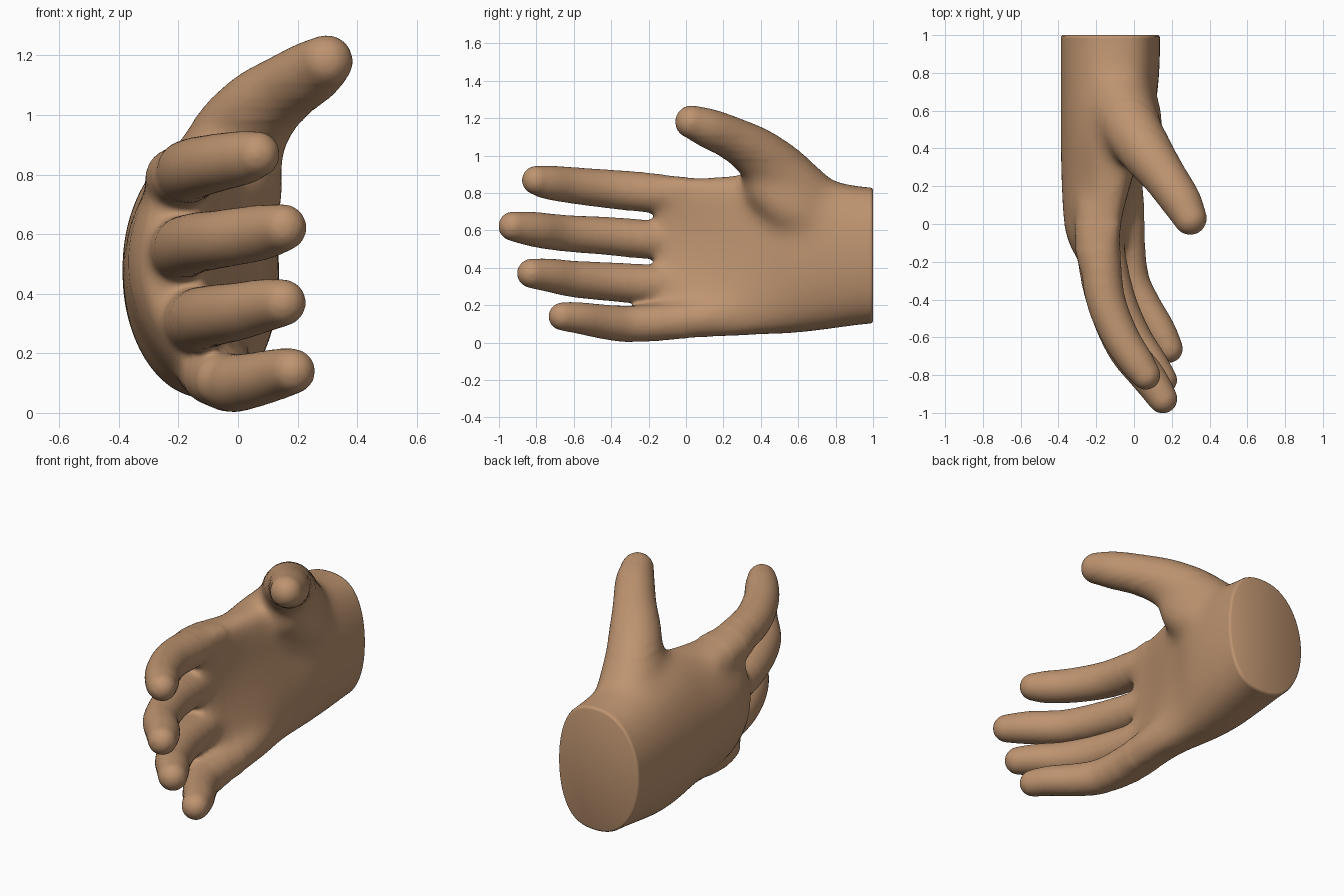
import bpy, bmesh, math
from mathutils import Vector

if "Cube" in bpy.data.objects:
    bpy.data.objects.remove(bpy.data.objects["Cube"])

SIDES = 24
skin = bpy.data.materials.new("skin")
skin.diffuse_color = (0.515, 0.296, 0.162, 1)
skin.use_nodes = True
skin.node_tree.nodes["Principled BSDF"].inputs["Base Color"].default_value = skin.diffuse_color


def loft(bm, rings):
    """Bridge a list of equal point rings and cap both ends."""
    loops = [[bm.verts.new(p) for p in ring] for ring in rings]
    for a, b in zip(loops, loops[1:]):
        for i in range(len(a)):
            j = (i + 1) % len(a)
            bm.faces.new((a[i], a[j], b[j], b[i]))
    bm.faces.new(loops[0][::-1])
    bm.faces.new(loops[-1])


def spline(keys, steps=6):
    """Catmull-Rom samples through tuples of any length."""
    pts = [keys[0]] + list(keys) + [keys[-1]]
    out = []
    for p0, p1, p2, p3 in zip(pts, pts[1:], pts[2:], pts[3:]):
        for s in range(steps):
            t = s / steps
            out.append([0.5 * (2 * b + (c - a) * t + (2 * a - 5 * b + 4 * c - d) * t * t
                               + (3 * b - a - 3 * c + d) * t ** 3)
                        for a, b, c, d in zip(p0, p1, p2, p3)])
    out.append(list(keys[-1]))
    return out


def digit(bm, keys):
    """Round tube along (x, y, z, radius) keys with a domed tip."""
    path = spline(keys)
    x, y, z, r = path[-1]
    end = (Vector(path[-1][:3]) - Vector(path[-2][:3])).normalized()
    for k in range(1, 7):
        a = math.radians(k * 14.5)
        c = Vector((x, y, z)) + end * r * math.sin(a)
        path.append([*c, r * math.cos(a)])
    rings = []
    for i, p in enumerate(path):
        d = Vector(path[min(i + 1, len(path) - 1)][:3]) - Vector(path[max(i - 1, 0)][:3])
        d.normalize()
        u = d.cross(Vector((0, 0, 1))).normalized()
        v = u.cross(d)
        rings.append([Vector(p[:3]) + p[3] * (math.cos(t) * u + math.sin(t) * v)
                      for t in (math.tau * k / SIDES for k in range(SIDES))])
    loft(bm, rings)


def palm(bm, keys):
    """Arched sections, round behind and flatter inside:
    y, z low, z high, x back, x inner, arch, lean."""
    rings = []
    for y, z0, z1, x0, x1, arch, lean in spline(keys):
        ring = []
        for k in range(48):
            a = math.tau * k / 48
            c, t = math.cos(a), math.sin(a)
            w = max(c, 0) ** 0.6 if c > 1e-6 else c
            ring.append(Vector(((x0 + x1) / 2 + w * (x1 - x0) / 2 + arch * t * t - lean * t,
                                y, (z0 + z1) / 2 + t * (z1 - z0) / 2)))
        rings.append(ring)
    loft(bm, rings)


bm = bmesh.new()

# wrist and palm, running past the cut at the wrist
palm(bm, [
    (1.25, .10, .83, -.39, .14, 0, 0),
    (1.00, .10, .83, -.39, .14, 0, 0),
    (0.80, .075, .86, -.39, .135, 0, 0),
    (0.60, .05, .90, -.39, .11, .01, 0),
    (0.42, .04, .91, -.39, .05, .05, .01),
    (0.25, .03, .895, -.385, .00, .10, .03),
    (0.05, .02, .885, -.375, -.06, .13, .05),
    (-0.08, .015, .89, -.35, -.09, .14, .055),
    (-0.165, .03, .87, -.31, -.12, .13, .055),
])

# index, middle, ring and little fingers
digit(bm, [(-.18, .10, .77, .10), (-.175, -.18, .80, .108), (-.15, -.40, .82, .104),
           (-.07, -.60, .84, .098), (.02, -.74, .857, .091), (.063, -.80, .868, .079)])
digit(bm, [(-.22, .10, .54, .10), (-.195, -.18, .55, .106), (-.145, -.42, .57, .102),
           (-.05, -.65, .585, .098), (.075, -.81, .605, .094), (.152, -.925, .622, .080)])
digit(bm, [(-.17, .10, .31, .10), (-.15, -.16, .31, .108), (-.095, -.40, .325, .104),
           (-.005, -.60, .34, .098), (.085, -.73, .36, .090), (.150, -.825, .37, .080)])
digit(bm, [(-.09, .50, .21, .10), (-.04, .15, .14, .10), (-.04, -.11, .11, .102),
           (-.015, -.30, .10, .099), (.05, -.43, .11, .093), (.133, -.56, .13, .086),
           (.184, -.66, .14, .077)])

# outer knuckles widening the index and little finger roots
digit(bm, [(-.22, .12, .77, .09), (-.215, -.12, .79, .10), (-.18, -.28, .805, .09)])
digit(bm, [(-.13, .15, .15, .08), (-.10, -.10, .125, .095), (-.06, -.27, .11, .09)])

# thumb, growing out of the muscle at its base
digit(bm, [(-.12, .84, .60, .14), (-.08, .66, .74, .18), (-.015, .51, .895, .165),
           (.07, .375, 1.01, .142), (.165, .245, 1.09, .118), (.25, .12, 1.145, .107),
           (.297, .03, 1.18, .090)])
digit(bm, [(-.02, .72, .62, .13), (.01, .56, .72, .145), (.02, .44, .82, .13)])

mesh = bpy.data.meshes.new("hand")
bm.to_mesh(mesh)
bm.free()
hand = bpy.data.objects.new("hand", mesh)
bpy.context.collection.objects.link(hand)

# fuse the parts into one skin
remesh = hand.modifiers.new("fuse", 'REMESH')
remesh.mode = 'VOXEL'
remesh.voxel_size = 0.012
soften = hand.modifiers.new("soften", 'SMOOTH')
soften.factor = 0.5
soften.iterations = 14
fused = bpy.data.meshes.new_from_object(hand.evaluated_get(bpy.context.evaluated_depsgraph_get()))
hand.modifiers.clear()

bm = bmesh.new()
bm.from_mesh(fused)

# soften the palm and knuckles more than the fingers
for y_min, z_max, passes in ((-.30, 1.10, 10), (-.22, 1.05, 10), (-.13, 1.02, 20), (.0, .98, 40)):
    area = [v for v in bm.verts if v.co.y > y_min and v.co.z < z_max]
    for _ in range(passes):
        bmesh.ops.smooth_vert(bm, verts=area, factor=0.5,
                              use_axis_x=True, use_axis_y=True, use_axis_z=True)

# flat wrist end with a narrow rounded rim
cut = bmesh.ops.bisect_plane(bm, geom=bm.verts[:] + bm.edges[:] + bm.faces[:],
                             plane_co=(0, .985, 0), plane_no=(0, 1, 0), clear_outer=True)
rim = [e for e in cut["geom_cut"] if isinstance(e, bmesh.types.BMEdge)]
for y, scale in ((.995, .99), (1.0, .97)):
    new = bmesh.ops.extrude_edge_only(bm, edges=rim)["geom"]
    rim = [e for e in new if isinstance(e, bmesh.types.BMEdge)]
    for v in (g for g in new if isinstance(g, bmesh.types.BMVert)):
        v.co = (-.125 + (v.co.x + .125) * scale, y, .465 + (v.co.z - .465) * scale)
bmesh.ops.holes_fill(bm, edges=rim, sides=0)
bmesh.ops.recalc_face_normals(bm, faces=bm.faces[:])
bm.to_mesh(fused)
bm.free()
hand.data = fused
fused.materials.clear()
fused.materials.append(skin)

bpy.context.view_layer.objects.active = hand
hand.select_set(True)
bpy.ops.object.shade_smooth_by_angle(angle=math.radians(50))
